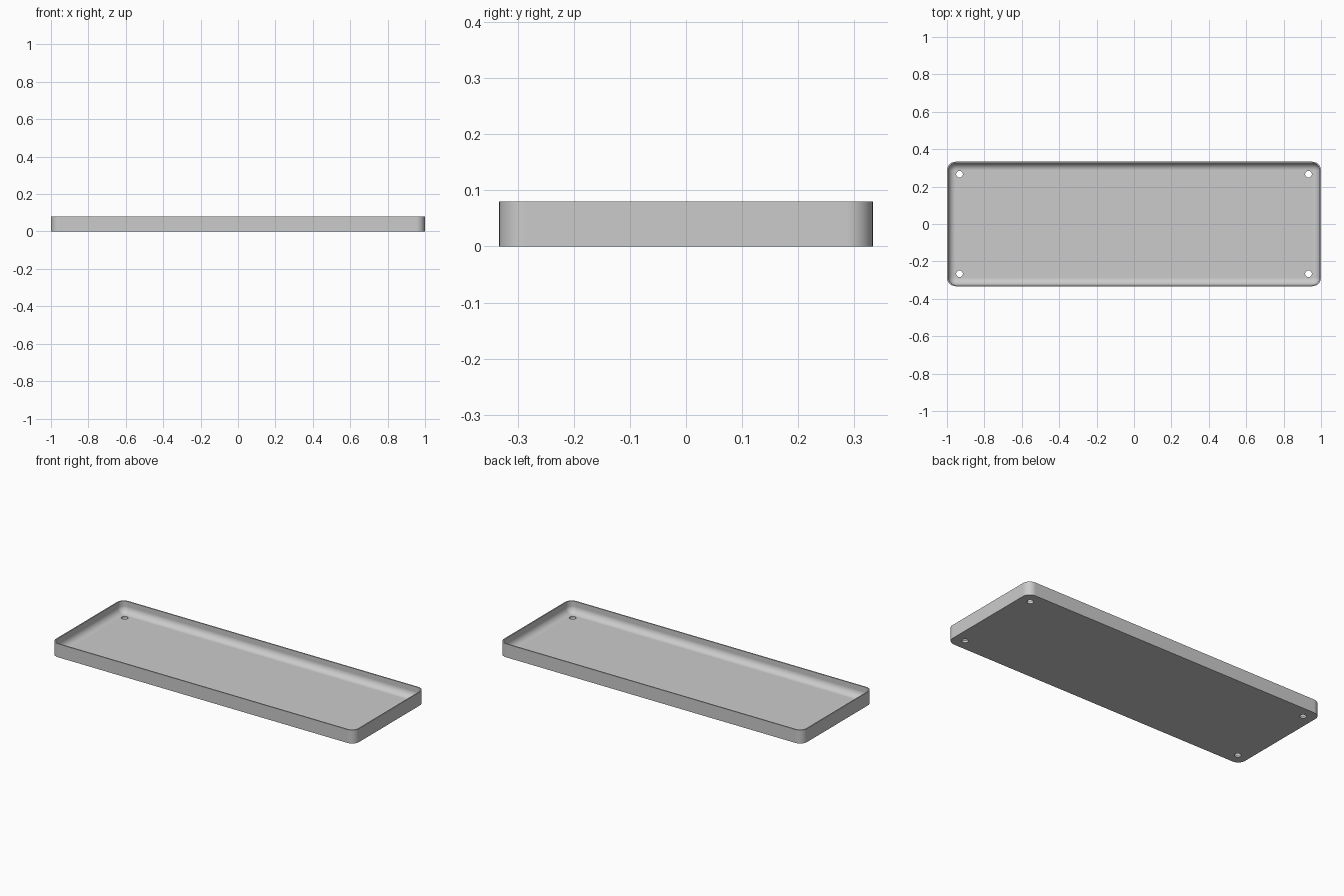
import bpy, bmesh
from math import sin, cos, pi

if "Cube" in bpy.data.objects:
    bpy.data.objects.remove(bpy.data.objects["Cube"], do_unlink=True)

HALF_X, HALF_Y, HEIGHT = 1.0, 0.333, 0.08
CORNER, WALL, FLOOR = 0.047, 0.007, 0.012
FILLET = 0.039
STEPS = 10

grey = bpy.data.materials.new("plain_grey")
grey.use_nodes = True
grey.diffuse_color = (0.6, 0.6, 0.6, 1)
grey.node_tree.nodes["Principled BSDF"].inputs["Base Color"].default_value = (0.6, 0.6, 0.6, 1)


def rounded_loop(bm, inset, z):
    """Ring of vertices round a rectangle with rounded corners."""
    r = CORNER - inset
    ring = []
    for k, (sx, sy) in enumerate([(1, 1), (-1, 1), (-1, -1), (1, -1)]):
        for i in range(STEPS + 1):
            a = (k + i / STEPS) * pi / 2
            ring.append(bm.verts.new((sx * (HALF_X - CORNER) + r * cos(a),
                                      sy * (HALF_Y - CORNER) + r * sin(a), z)))
    return ring


# Tray shell: outer wall, rim, inner wall, rounded inner edge, floor
levels = [(0, 0), (0, HEIGHT), (WALL, HEIGHT)]
for i in range(STEPS + 1):
    a = i / STEPS * pi / 2
    levels.append((WALL + FILLET * (1 - cos(a)), FLOOR + FILLET * (1 - sin(a))))
bm = bmesh.new()
rings = [rounded_loop(bm, inset, z) for inset, z in levels]
for low, high in zip(rings, rings[1:]):
    for i in range(len(low)):
        j = (i + 1) % len(low)
        bm.faces.new((low[i], low[j], high[j], high[i]))
bm.faces.new(rings[0][::-1])
bm.faces.new(rings[-1])
bmesh.ops.recalc_face_normals(bm, faces=bm.faces)
mesh = bpy.data.meshes.new("tray")
bm.to_mesh(mesh)
bm.free()
mesh.materials.append(grey)
tray = bpy.data.objects.new("tray", mesh)
bpy.context.collection.objects.link(tray)

# Corner screw holes through the floor
bm = bmesh.new()
for sx in (-1, 1):
    for sy in (-1, 1):
        made = bmesh.ops.create_cone(bm, cap_ends=True, segments=32,
                                     radius1=0.018, radius2=0.018, depth=0.1)
        bmesh.ops.translate(bm, verts=made["verts"], vec=(sx * 0.933, sy * 0.266, 0))
hole_mesh = bpy.data.meshes.new("hole_cutter")
bm.to_mesh(hole_mesh)
bm.free()
hole_mesh.materials.append(grey)
cutter = bpy.data.objects.new("hole_cutter", hole_mesh)
cutter.hide_render = True
bpy.context.collection.objects.link(cutter)

cut = tray.modifiers.new("screw_holes", "BOOLEAN")
cut.operation = "DIFFERENCE"
cut.solver = "EXACT"
cut.object = cutter
bpy.ops.object.select_all(action="DESELECT")
tray.select_set(True)
bpy.context.view_layer.objects.active = tray
bpy.ops.object.modifier_apply(modifier=cut.name)
bpy.data.objects.remove(cutter, do_unlink=True)

# Smooth curves, crisp rim, flat floor
bpy.ops.object.shade_smooth_by_angle(angle=0.6)
weighted = tray.modifiers.new("flat_floor", "WEIGHTED_NORMAL")
weighted.keep_sharp = True
